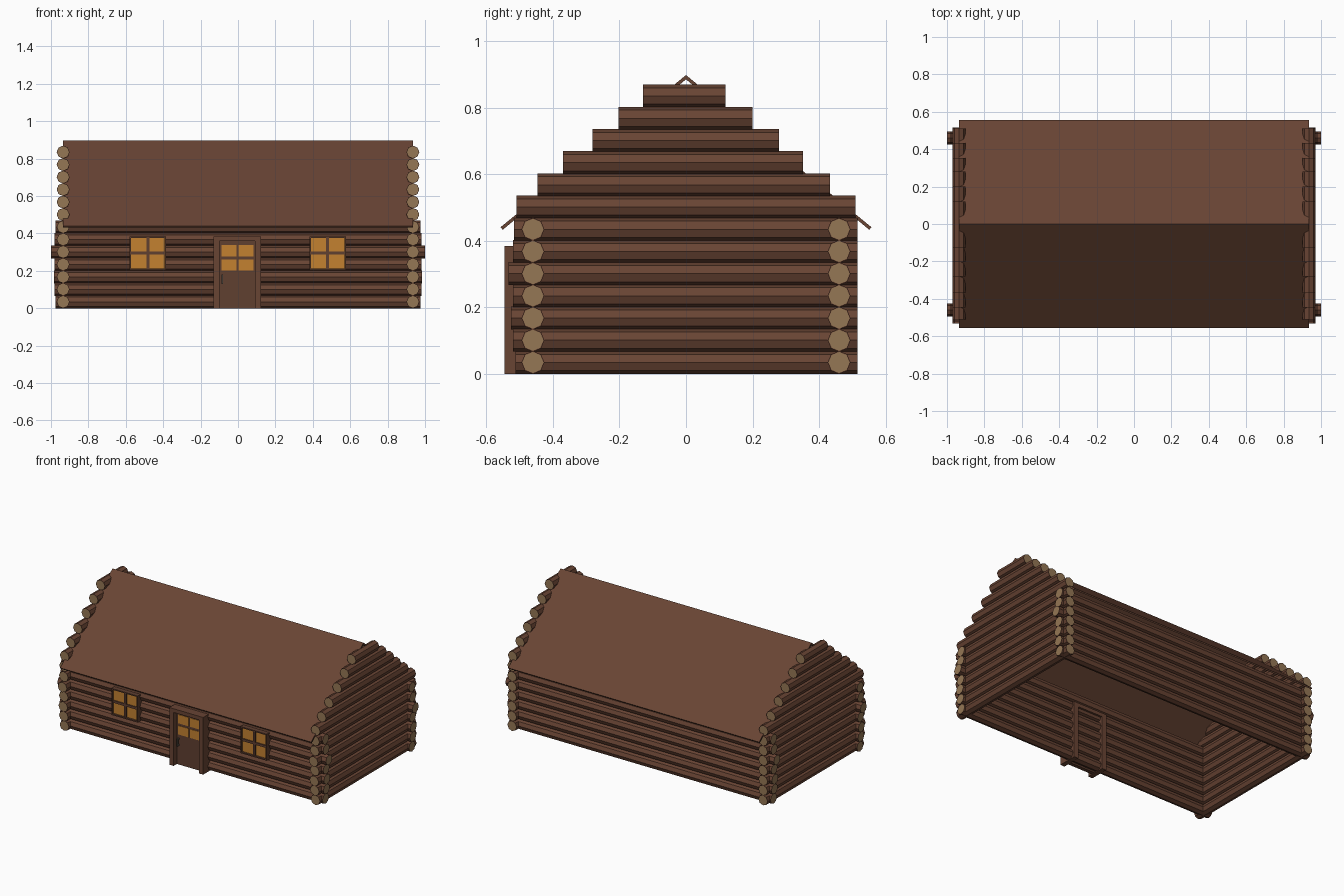
import bpy, bmesh, math
from mathutils import Matrix, Vector

if "Cube" in bpy.data.objects:
    bpy.data.objects.remove(bpy.data.objects["Cube"])


def material(name, rgb):
    m = bpy.data.materials.new(name)
    m.diffuse_color = (*rgb, 1)
    m.use_nodes = True
    m.node_tree.nodes["Principled BSDF"].inputs["Base Color"].default_value = m.diffuse_color
    return m


BARK = material("bark", (0.14, 0.058, 0.034))
CUT = material("cut_wood", (0.30, 0.185, 0.09))
DOOR = material("door_wood", (0.115, 0.05, 0.03))
GLOW = material("lit_glass", (0.55, 0.22, 0.03))
METAL = material("handle_metal", (0.12, 0.10, 0.08))
R, PITCH = 0.0345, 0.0667


def finish(name, bm, *mats):
    me = bpy.data.meshes.new(name)
    bm.to_mesh(me)
    bm.free()
    for m in mats:
        me.materials.append(m)
    ob = bpy.data.objects.new(name, me)
    bpy.context.collection.objects.link(ob)
    return ob


def logs(name, axis, specs):
    """Octagonal logs; each spec is (start, end, cross position, height)."""
    bm = bmesh.new()
    for a, b, c, z in specs:
        if axis == 'X':
            mat = Matrix.Translation(((a + b) / 2, c, z)) @ Matrix.Rotation(math.pi / 2, 4, 'Y')
        else:
            mat = Matrix.Translation((c, (a + b) / 2, z)) @ Matrix.Rotation(math.pi / 2, 4, 'X')
        bmesh.ops.create_cone(bm, cap_ends=True, segments=8, radius1=R, radius2=R,
                              depth=b - a, matrix=mat)
    # sawn ends: pale inset face inside a bark rim
    caps = [f for f in bm.faces if len(f.verts) == 8]
    bmesh.ops.inset_individual(bm, faces=caps, thickness=0.003, depth=0)
    for f in bm.faces:
        if len(f.verts) == 8:
            f.material_index = 1
    return finish(name, bm, BARK, CUT)


def boxes(name, mat, bounds):
    bm = bmesh.new()
    for x0, x1, y0, y1, z0, z1 in bounds:
        m = Matrix.Translation(((x0 + x1) / 2, (y0 + y1) / 2, (z0 + z1) / 2))
        bmesh.ops.create_cube(bm, size=1, matrix=m @ Matrix.Diagonal((x1 - x0, y1 - y0, z1 - z0, 1)))
    return finish(name, bm, mat)


# front and back walls: seven long logs each, slightly uneven lengths
heights = [R + i * PITCH for i in range(7)]
long_ends = [0.975, 0.982, 0.985, 0.98, 1.0, 0.98, 0.976]
for name, y in (("front_wall_logs", -0.46), ("back_wall_logs", 0.46)):
    logs(name, 'X', [(-e, e, y, z) for e, z in zip(long_ends, heights)])

# end walls: seven cross logs, then six shortening gable logs
cross = [(-0.512, 0.516), (-0.52, 0.516), (-0.526, 0.516), (-0.52, 0.516),
         (-0.533, 0.516), (-0.52, 0.516), (-0.517, 0.516)]
gable = [(-0.51, 0.51), (-0.446, 0.432), (-0.37, 0.352), (-0.281, 0.28),
         (-0.203, 0.2), (-0.129, 0.119)]
for name, x in (("left_wall_logs", -0.935), ("right_wall_logs", 0.935)):
    logs(name, 'Y', [(a, b, x, R + i * PITCH) for i, (a, b) in enumerate(cross + gable)])

# roof: thin folded sheet extruded along x
bm = bmesh.new()
profile = [(-0.557, 0.441), (0, 0.898), (0.557, 0.441), (0.551, 0.433), (0, 0.885), (-0.551, 0.433)]
left = [bm.verts.new((-0.935, y, z)) for y, z in profile]
right = [bm.verts.new((0.935, y, z)) for y, z in profile]
for i in range(6):
    j = (i + 1) % 6
    bm.faces.new((left[i], left[j], right[j], right[i]))
for ring in (left, right):
    for quad in ((0, 1, 4, 5), (1, 2, 3, 4)):
        bm.faces.new([ring[k] for k in quad])
bmesh.ops.recalc_face_normals(bm, faces=bm.faces)
finish("roof", bm, BARK)


def panes(name, cx, cz, px, pz, gap_x, gap_z, y):
    """Two by two glowing panes."""
    return boxes(name, GLOW, [
        (cx + (gap_x / 2 if sx > 0 else -gap_x / 2 - px), cx + (gap_x / 2 + px if sx > 0 else -gap_x / 2),
         y, y + 0.006,
         cz + (gap_z / 2 if sz > 0 else -gap_z / 2 - pz), cz + (gap_z / 2 + pz if sz > 0 else -gap_z / 2))
        for sx in (-1, 1) for sz in (-1, 1)])


# door with frame, panes and handle
boxes("door_frame", BARK, [(-0.13, -0.098, -0.545, -0.415, 0, 0.385),
                           (0.09, 0.122, -0.545, -0.415, 0, 0.385),
                           (-0.098, 0.09, -0.545, -0.415, 0.36, 0.385)])
boxes("door_panel", DOOR, [(-0.098, 0.09, -0.51, -0.485, 0, 0.36)])
panes("door_panes", -0.003, 0.27, 0.08, 0.059, 0.011, 0.016, -0.513)
boxes("door_handle", METAL, [(-0.087, -0.079, -0.53, -0.522, 0.13, 0.18),
                             (-0.087, -0.079, -0.522, -0.509, 0.13, 0.138),
                             (-0.087, -0.079, -0.522, -0.509, 0.172, 0.18)])

# windows: thin frame with a cross of glazing bars
for side, cx in (("left", -0.482), ("right", 0.479)):
    x0, x1, z0, z1, t = cx - 0.098, cx + 0.098, 0.205, 0.384, 0.008
    boxes(side + "_window_frame", DOOR, [
        (x0, x0 + t, -0.519, -0.46, z0, z1), (x1 - t, x1, -0.519, -0.46, z0, z1),
        (x0 + t, x1 - t, -0.519, -0.46, z0, z0 + t), (x0 + t, x1 - t, -0.519, -0.46, z1 - t, z1),
        (cx - 0.008, cx + 0.008, -0.514, -0.48, z0 + t, z1 - t),
        (x0 + t, x1 - t, -0.513, -0.48, 0.2865, 0.3025)])
    panes(side + "_window_panes", cx, 0.2945, 0.082, 0.0735, 0.016, 0.016, -0.506)
